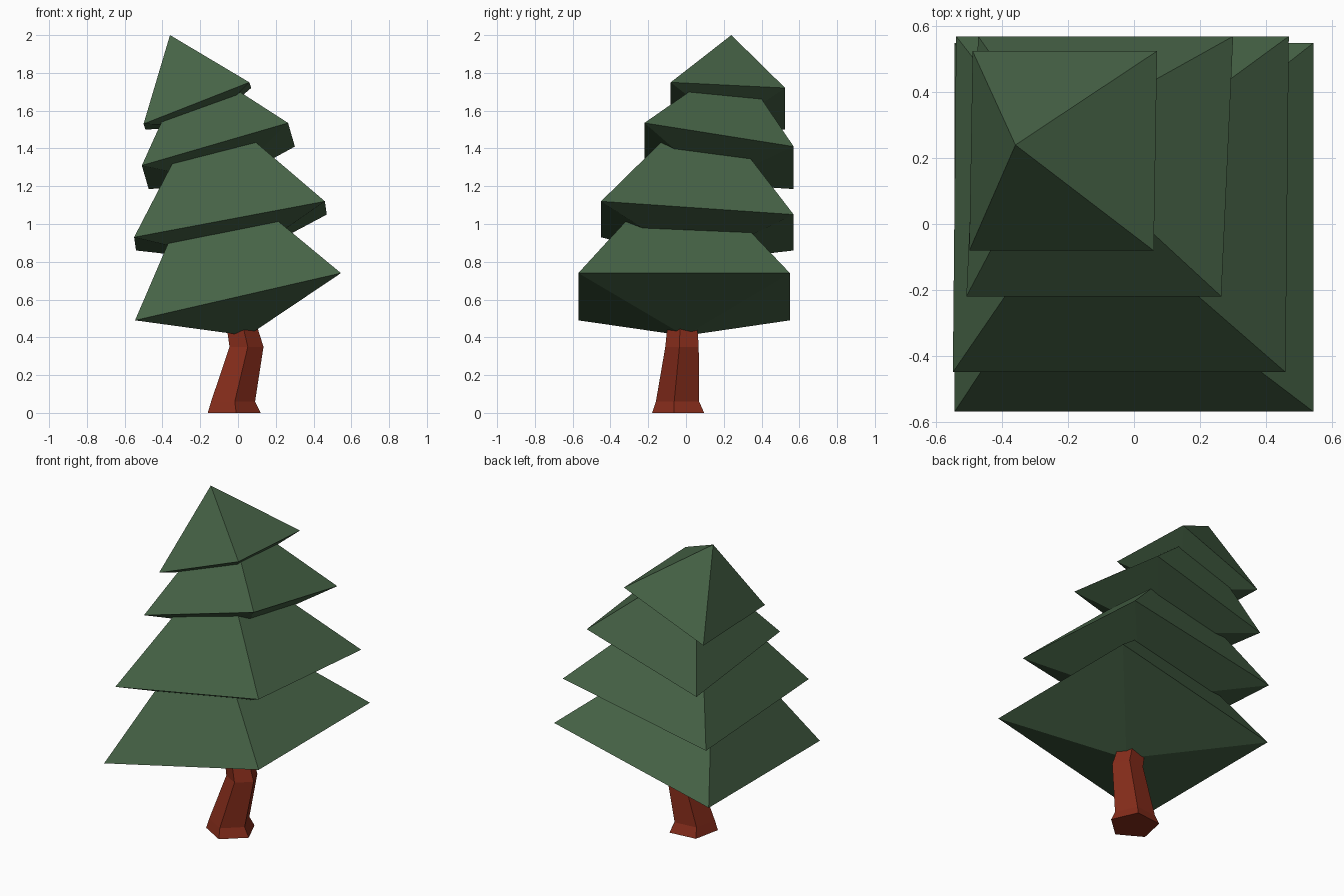
import bpy, bmesh
from math import cos, sin, radians
from mathutils import Vector

if "Cube" in bpy.data.objects:
    bpy.data.objects.remove(bpy.data.objects["Cube"])


def material(name, color):
    m = bpy.data.materials.new(name)
    m.diffuse_color = color
    m.use_nodes = True
    m.node_tree.nodes["Principled BSDF"].inputs["Base Color"].default_value = m.diffuse_color
    return m


def finish(bm, name, mat):
    bmesh.ops.recalc_face_normals(bm, faces=bm.faces)
    me = bpy.data.meshes.new(name)
    bm.to_mesh(me)
    bm.free()
    me.materials.append(mat)
    ob = bpy.data.objects.new(name, me)
    bpy.context.collection.objects.link(ob)
    return ob


needles = material("needle_green", (0.062, 0.125, 0.062, 1))
bark = material("bark_brown", (0.24, 0.026, 0.011, 1))


# Foliage tier: tilted pyramid with a shallow pointed underside
def tier(name, centre, u, v, apex, under):
    c, u, v, apex = map(Vector, (centre, u, v, apex))
    bm = bmesh.new()
    rim = [bm.verts.new(c + u * su + v * sv)
           for su, sv in ((-1, -1), (1, -1), (1, 1), (-1, 1))]
    top = bm.verts.new(apex)
    bottom = bm.verts.new(c - (apex - c) * under)
    for i in range(4):
        a, b = rim[i], rim[(i + 1) % 4]
        bm.faces.new((a, b, top))
        bm.faces.new((b, a, bottom))
    return finish(bm, name, needles)


# Name, rim centre, half side along x, half side along y, tip, underside depth
tier("foliage_bottom", (0, -.01, .615), (.545, 0, .125), (0, .56, 0), (-.18, -.02, 1.34), .285)
tier("foliage_lower", (-.04, .06, .99), (.505, 0, .095), (.005, .51, -.035), (-.172, .10, 1.66), .285)
tier("foliage_upper", (-.104, .175, 1.36), (.387, 0, .1125), (.018, .395, -.0625), (-.255, .26, 1.87), .29)
tier("foliage_top", (-.215, .222, 1.625), (.28, 0, .11), (.005, .303, -.015), (-.36, .24, 2.0), .29)

# Trunk: bent five-sided column with a flared foot (x, y, z, radius)
bm = bmesh.new()
rings = []
for x, y, z, r in ((-.025, -.032, 0, .148), (-.03, -.037, .06, .123),
                   (.042, -.015, .35, .095), (.017, -.014, .46, .085)):
    angles = [radians(-12 + 72 * k) for k in range(5)]
    rings.append([bm.verts.new((x + r * cos(a), y + r * sin(a), z)) for a in angles])
for lo, hi in zip(rings, rings[1:]):
    for k in range(5):
        n = (k + 1) % 5
        bm.faces.new((lo[k], lo[n], hi[n], hi[k]))
bm.faces.new(rings[0])
bm.faces.new(rings[-1])
finish(bm, "trunk", bark)
